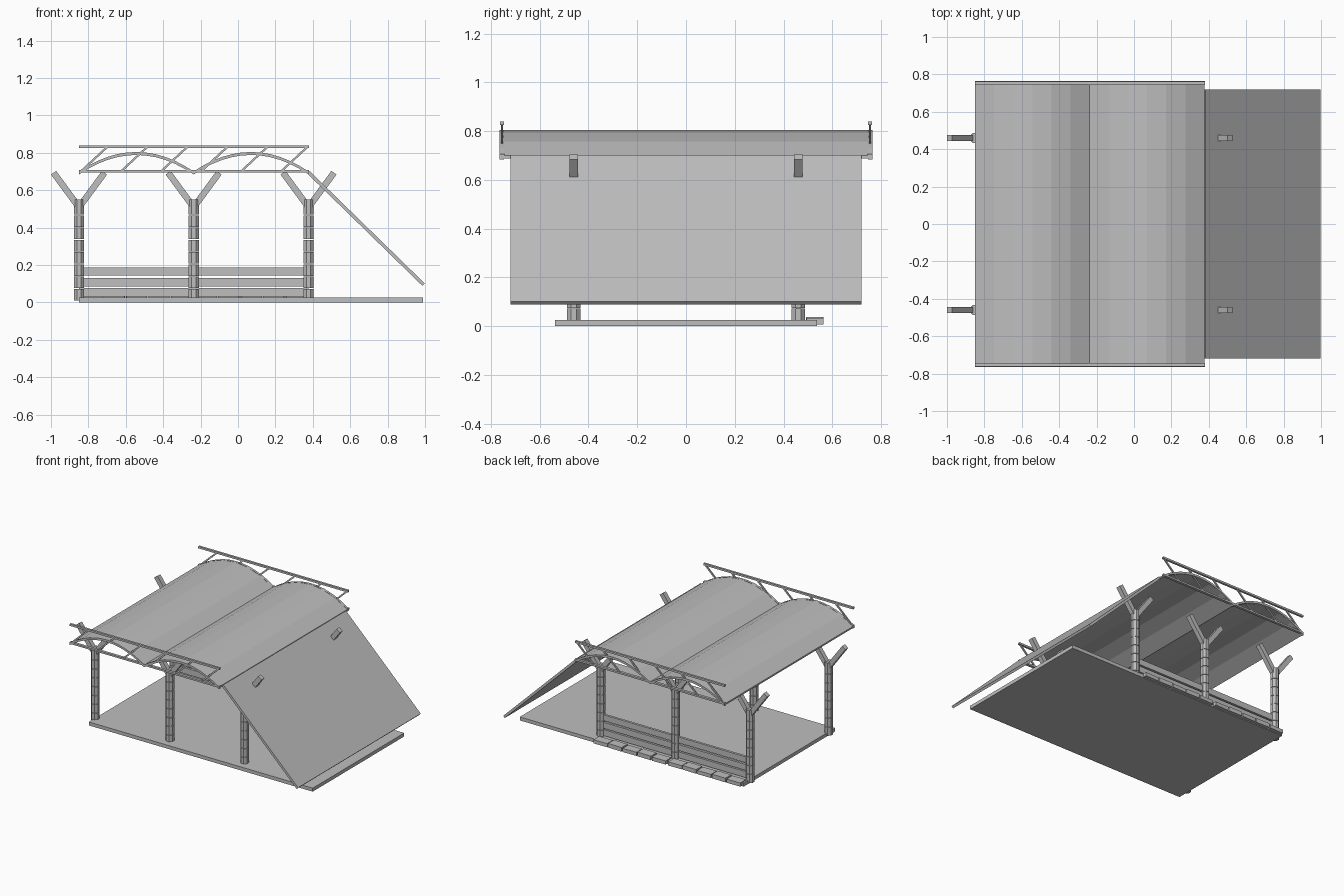
import bpy, bmesh, math
from mathutils import Vector, Matrix

if "Cube" in bpy.data.objects:
    bpy.data.objects.remove(bpy.data.objects["Cube"])

grey = bpy.data.materials.new("plain grey")
grey.diffuse_color = (0.52, 0.52, 0.52, 1)
grey.use_nodes = True
grey.node_tree.nodes["Principled BSDF"].inputs["Base Color"].default_value = grey.diffuse_color


def finish(name, bm):
    bmesh.ops.recalc_face_normals(bm, faces=bm.faces)
    mesh = bpy.data.meshes.new(name)
    bm.to_mesh(mesh)
    bm.free()
    mesh.materials.append(grey)
    obj = bpy.data.objects.new(name, mesh)
    bpy.context.collection.objects.link(obj)
    return obj


def add_box(bm, x0, x1, y0, y1, z0, z1, spin=0.0):
    size = Matrix.Diagonal((x1 - x0, y1 - y0, z1 - z0, 1))
    place = Matrix.Translation(((x0 + x1) / 2, (y0 + y1) / 2, (z0 + z1) / 2))
    bmesh.ops.create_cube(bm, size=1, matrix=place @ Matrix.Rotation(spin, 4, 'Z') @ size)


def add_bar(bm, a, b, width, depth):
    """Square bar from a to b in an xz plane; depth runs along y."""
    a, b = Vector(a), Vector(b)
    d = b - a
    turn = Matrix.Rotation(-math.atan2(d.z, d.x), 4, 'Y')
    size = Matrix.Diagonal((d.length, depth, width, 1))
    bmesh.ops.create_cube(bm, size=1, matrix=Matrix.Translation((a + b) / 2) @ turn @ size)


POSTS_X = (-0.85, -0.237, 0.377)
ROW_Y = 0.46

# floor slab
bm = bmesh.new()
add_box(bm, -0.85, 0.99, -0.537, 0.537, 0, 0.026)
finish("floor_slab", bm)

# edging stones along the back, five per bay
bm = bmesh.new()
for bay in range(2):
    for i in range(5):
        x = POSTS_X[bay] + 0.012 + i * 0.12
        lift = 0.004 * (i % 2)
        add_box(bm, x, x + 0.112, 0.494, 0.562, 0.006, 0.033 + lift,
                0.02 * (-1) ** i)
finish("edging_stones", bm)

# forked posts: stacked eight-sided drums with two branches each
drums, step = 8, 0.0655
for row, y in (("front", -ROW_Y), ("back", ROW_Y)):
    for n, x in enumerate(POSTS_X):
        bm = bmesh.new()
        for k in range(drums):
            z0 = 0.01 + k * step
            z1 = 0.55 if k == drums - 1 else z0 + step - 0.003
            bmesh.ops.create_cone(
                bm, cap_ends=True, segments=8, radius1=0.03, radius2=0.03,
                depth=z1 - z0,
                matrix=Matrix.Translation((x, y, (z0 + z1) / 2))
                @ Matrix.Rotation(math.pi / 8, 4, 'Z'))
        for s in (-1, 1):
            add_bar(bm, (x + s * 0.005, y, 0.515), (x + s * 0.136, y, 0.693), 0.034, 0.034)
        finish(f"{row}_post_{n + 1}", bm)

# rails between the back posts
bm = bmesh.new()
for z0, z1 in ((0.032, 0.077), (0.086, 0.131), (0.143, 0.187)):
    add_box(bm, POSTS_X[0], POSTS_X[2], ROW_Y - 0.009, ROW_Y + 0.009, z0, z1)
finish("back_rails", bm)


def vault_profile(steps):
    """Points of the two shallow arches, left to right."""
    pts = []
    for v in range(2):
        mid = (POSTS_X[v] + POSTS_X[v + 1]) / 2
        half = (POSTS_X[v + 1] - POSTS_X[v]) / 2
        for i in range(steps + 1):
            if v and not i:
                continue
            u = 2 * i / steps - 1
            pts.append((mid + half * u, 0.70 + 0.104 * (1 - u * u)))
    return pts


def sweep(name, pts, y0, y1, thick):
    """Sheet following pts in xz, with the given thickness below."""
    bm = bmesh.new()
    rows = [[bm.verts.new((x, y, z - t)) for x, z in pts]
            for y, t in ((y0, 0), (y1, 0), (y1, thick), (y0, thick))]
    for r in range(4):
        a, b = rows[r], rows[(r + 1) % 4]
        for i in range(len(pts) - 1):
            bm.faces.new((a[i], a[i + 1], b[i + 1], b[i]))
    for i in (0, -1):
        bm.faces.new([r[i] for r in rows])
    return finish(name, bm)


# double vaulted roof of flat strips, with a rounder rib at each end
sweep("vaulted_roof", vault_profile(6), -0.747, 0.747, 0.012)
for side, s in (("front", -1), ("back", 1)):
    sweep(f"{side}_arch_rib", vault_profile(12), s * 0.746, s * 0.764, 0.016)

    # edge truss: two chords and leaning struts
    bm = bmesh.new()
    y = s * 0.754
    add_bar(bm, (-0.85, y, 0.70), (0.38, y, 0.70), 0.013, 0.020)
    add_bar(bm, (-0.85, y, 0.833), (0.38, y, 0.833), 0.014, 0.016)
    for i in range(6):
        x = -0.84 + i * 0.214
        add_bar(bm, (x, y, 0.70), (x + 0.14, y, 0.83), 0.011, 0.009)
    finish(f"{side}_roof_truss", bm)

# sloping side panel
bm = bmesh.new()
add_bar(bm, (0.377, 0, 0.695), (0.992, 0, 0.095), 0.018, 1.44)
finish("sloping_panel", bm)
